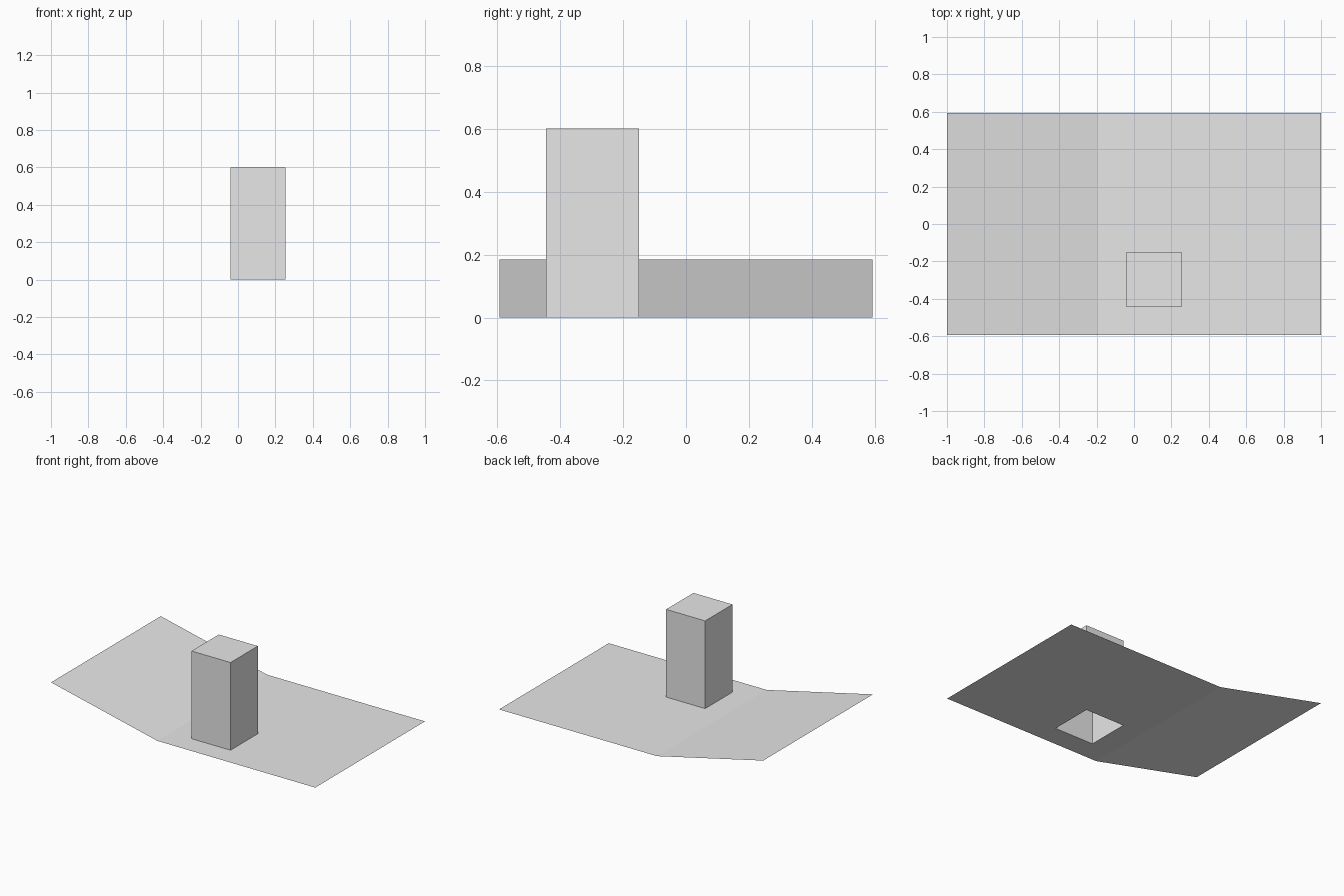
import bpy
import bmesh

cube = bpy.data.objects.get("Cube")
if cube:
    bpy.data.objects.remove(cube, do_unlink=True)

GREY = (0.8, 0.8, 0.8, 1.0)
grey = bpy.data.materials.new("light_grey")
grey.use_nodes = True
grey.diffuse_color = GREY
grey.node_tree.nodes["Principled BSDF"].inputs["Base Color"].default_value = GREY

# Shared footprint of the block and the opening below it
X0, X1 = -0.04, 0.255
Y0, Y1 = -0.445, -0.15
HEIGHT = 0.6


def add_object(name, bm):
    mesh = bpy.data.meshes.new(name)
    bm.to_mesh(mesh)
    bm.free()
    mesh.materials.append(grey)
    obj = bpy.data.objects.new(name, mesh)
    bpy.context.collection.objects.link(obj)
    return obj


# Ground sheet: flat, folded up along one side, open under the block
profile = [(-1, 0.185), (-0.195, 0), (X0, 0), (X1, 0), (1, 0)]
rows = [-0.593, Y0, Y1, 0.593]
bm = bmesh.new()
grid = [[bm.verts.new((x, y, z)) for x, z in profile] for y in rows]
for j in range(len(rows) - 1):
    for i in range(len(profile) - 1):
        if (profile[i][0], rows[j]) != (X0, Y0):
            bm.faces.new((grid[j][i], grid[j][i + 1],
                          grid[j + 1][i + 1], grid[j + 1][i]))
add_object("ground_sheet", bm)

# Hollow block: a box without its bottom face
bm = bmesh.new()
bmesh.ops.create_cube(bm, size=1)
bm.normal_update()
bottom = [f for f in bm.faces if f.normal.z < -0.5]
bmesh.ops.delete(bm, geom=bottom, context="FACES_ONLY")
bmesh.ops.scale(bm, vec=(X1 - X0, Y1 - Y0, HEIGHT), verts=bm.verts)
bmesh.ops.translate(bm, vec=((X0 + X1) / 2, (Y0 + Y1) / 2, HEIGHT / 2),
                    verts=bm.verts)
add_object("block", bm)
